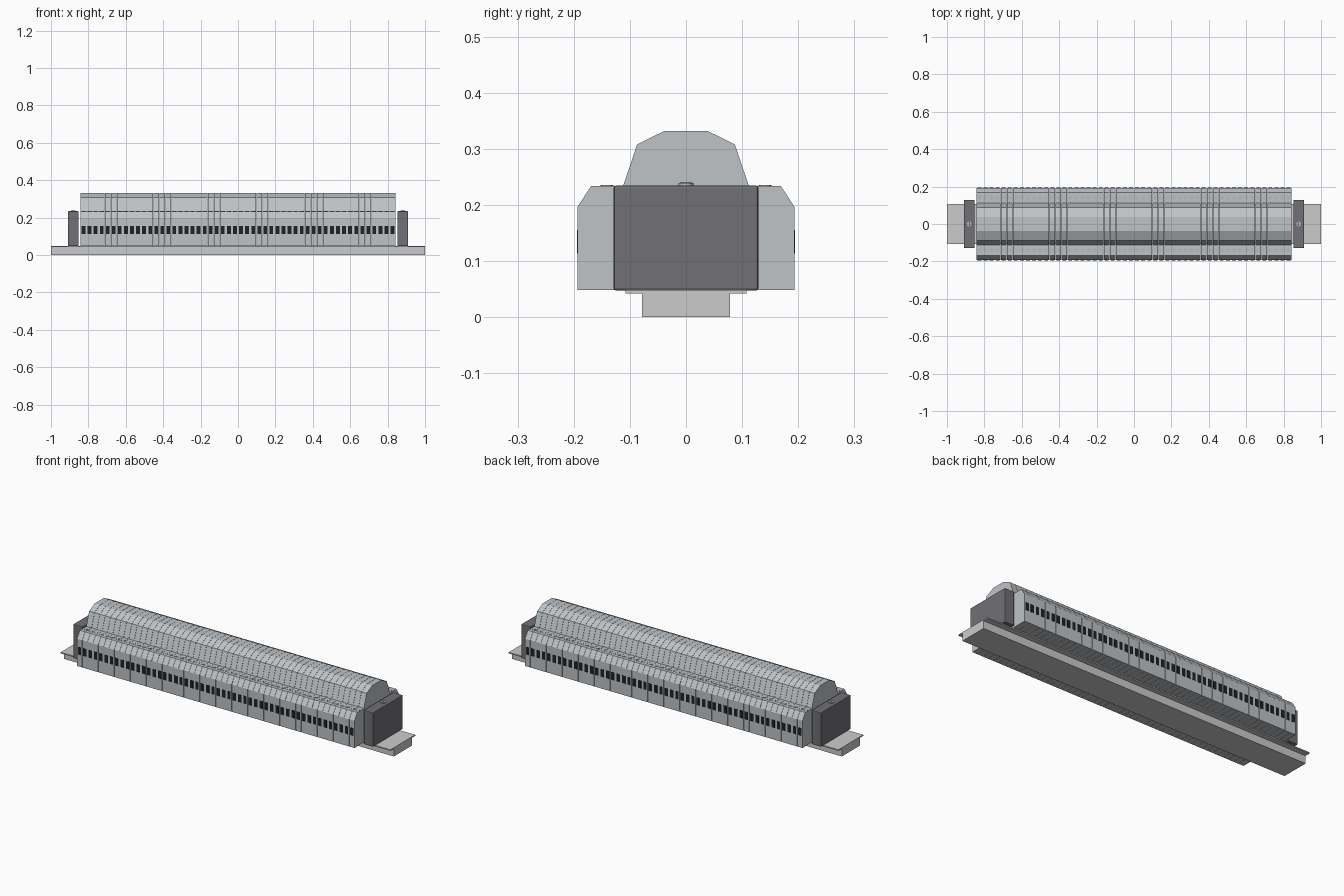
import bpy, bmesh
from mathutils import Matrix

if "Cube" in bpy.data.objects:
    bpy.data.objects.remove(bpy.data.objects["Cube"])

COUNT, PITCH, WIDTH = 52, 0.0324, 0.0314
START = -PITCH * COUNT / 2 + PITCH / 2


def material(name, r, g, b):
    m = bpy.data.materials.new(name)
    m.diffuse_color = (r, g, b, 1)
    m.use_nodes = True
    m.node_tree.nodes["Principled BSDF"].inputs["Base Color"].default_value = m.diffuse_color
    return m


HOUSING = material("housing_grey", 0.52, 0.55, 0.57)
DARK = material("clamp_grey", 0.16, 0.16, 0.18)
BLACK = material("opening_black", 0.015, 0.015, 0.015)
METAL = material("screw_metal", 0.5, 0.5, 0.5)


def finish(name, bm, mat=None):
    bmesh.ops.recalc_face_normals(bm, faces=bm.faces)
    me = bpy.data.meshes.new(name)
    bm.to_mesh(me)
    bm.free()
    ob = bpy.data.objects.new(name, me)
    bpy.context.collection.objects.link(ob)
    if mat:
        me.materials.append(mat)
    return ob


def extrude_x(name, profile, x0, x1, mat=None):
    """Extrude a y-z profile along x."""
    bm = bmesh.new()
    face = bm.faces.new([bm.verts.new((x0, y, z)) for y, z in profile])
    ext = bmesh.ops.extrude_face_region(bm, geom=[face])
    verts = [v for v in ext["geom"] if isinstance(v, bmesh.types.BMVert)]
    bmesh.ops.translate(bm, verts=verts, vec=(x1 - x0, 0, 0))
    return finish(name, bm, mat)


def box(name, center, size, mat=None, bevel=0):
    bm = bmesh.new()
    bmesh.ops.create_cube(bm, size=1, matrix=Matrix.Translation(center) @ Matrix.Diagonal((*size, 1)))
    if bevel:
        bmesh.ops.bevel(bm, geom=bm.edges[:], offset=bevel, segments=2, affect='EDGES', profile=0.5)
    return finish(name, bm, mat)


def disc(name, center, radius, height, mat, sides=16):
    bm = bmesh.new()
    bmesh.ops.create_cone(bm, cap_ends=True, segments=sides, radius1=radius, radius2=radius,
                          depth=height, matrix=Matrix.Translation(center))
    return finish(name, bm, mat)


def mirror_y(ob):
    m = ob.modifiers.new("both_sides", 'MIRROR')
    m.use_axis = (False, True, False)


def repeat(ob):
    a = ob.modifiers.new("row", 'ARRAY')
    a.count = COUNT
    a.use_relative_offset = False
    a.use_constant_offset = True
    a.constant_offset_displace = (PITCH, 0, 0)


def symmetric(half):
    return half + [(-y, z) for y, z in reversed(half)]


# Mounting rail: body with thin flanges along the top
extrude_x("mounting_rail", symmetric([(0.078, 0), (0.078, 0.042), (0.108, 0.042), (0.108, 0.048)]), -1, 1)

# Row of terminal housings
outline = [(0.193, 0.048), (0.193, 0.197), (0.169, 0.234), (0.112, 0.234), (0.087, 0.308), (0.038, 0.332)]
repeat(extrude_x("terminal_housing", symmetric(outline), START - WIDTH / 2, START + WIDTH / 2, HOUSING))

# Wire openings and clamp screws on both sides
opening = box("wire_opening", (START, -0.1925, 0.134), (0.020, 0.003, 0.042), BLACK)
screw = disc("terminal_screw", (START, -0.1405, 0.2335), 0.0115, 0.004, METAL)
for part in (opening, screw):
    mirror_y(part)
    repeat(part)

# End clamps with slotted screws
for side, x in (("left", -0.881), ("right", 0.881)):
    box(side + "_end_clamp", (x, 0, 0.141), (0.058, 0.258, 0.187), DARK, 0.004)
    disc(side + "_clamp_screw", (x, 0, 0.2355), 0.013, 0.008, METAL, 24)
    box(side + "_screw_slot", (x, 0, 0.2393), (0.004, 0.022, 0.001), BLACK)
